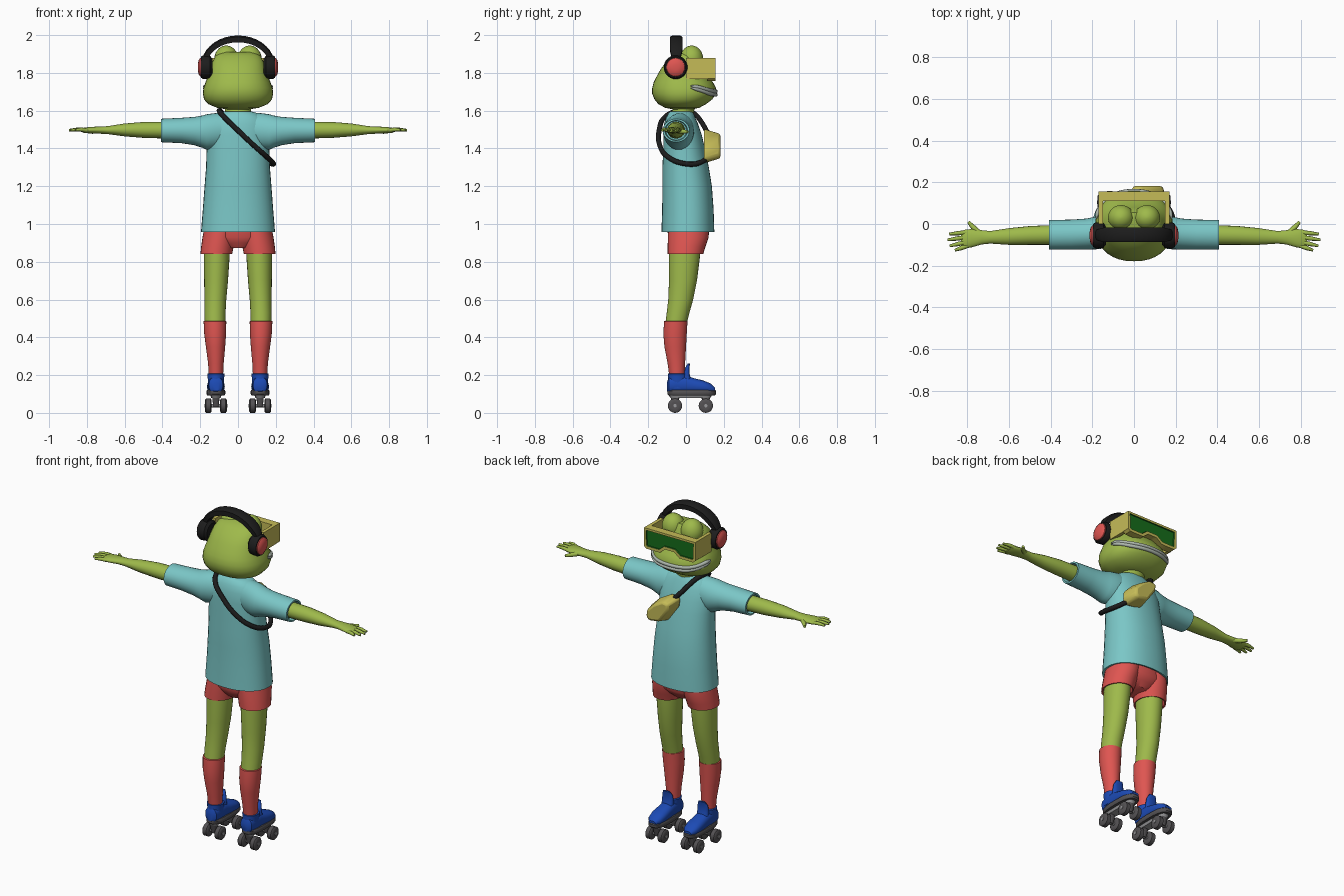
import bpy, bmesh, math
from mathutils import Vector


def material(name, r, g, b):
    m = bpy.data.materials.new(name)
    m.diffuse_color = [(c / 255) ** 2.2 for c in (r, g, b)] + [1]
    return m


SKIN = material("skin_green", 157, 184, 76)
TEAL = material("shirt_teal", 122, 198, 198)
RED = material("red", 222, 86, 82)
BLUE = material("boot_blue", 34, 76, 180)
YELLOW = material("yellow", 196, 186, 88)
SCREEN = material("screen_green", 28, 108, 32)
BLACK = material("black", 34, 34, 34)
GREY = material("dark_grey", 84, 82, 84)
METAL = material("light_grey", 150, 150, 152)
LIP = material("lip_grey", 172, 182, 172)


def finish(name, bm, *mats):
    bmesh.ops.recalc_face_normals(bm, faces=bm.faces)
    me = bpy.data.meshes.new(name)
    bm.to_mesh(me)
    bm.free()
    for m in mats:
        me.materials.append(m)
    ob = bpy.data.objects.new(name, me)
    bpy.context.collection.objects.link(ob)
    return ob


def power(v, e):
    return math.copysign(abs(v) ** (2 / e), v)


def loft(name, mat, axis, rings, n=28, e=2.0, side=1):
    """Rings are (position, centre a, centre b, radius a, radius b) along an axis."""
    bm = bmesh.new()
    loops = []
    for t, ca, cb, ra, rb in rings:
        loop = []
        for i in range(n):
            a = 2 * math.pi * i / n
            p, q = ca + ra * power(math.cos(a), e), cb + rb * power(math.sin(a), e)
            co = {"x": (t, p, q), "y": (p, t, q), "z": (p, q, t)}[axis]
            loop.append(bm.verts.new((co[0] * side, co[1], co[2])))
        loops.append(loop)
    for a, b in zip(loops, loops[1:]):
        for i in range(n):
            j = (i + 1) % n
            bm.faces.new((a[i], a[j], b[j], b[i]))
    bm.faces.new(loops[0])
    bm.faces.new(loops[-1])
    return finish(name, bm, mat)


def tube(name, mat, pts, radius, cyclic=False, tips=None):
    cu = bpy.data.curves.new(name, "CURVE")
    cu.dimensions = "3D"
    cu.bevel_depth = radius
    cu.bevel_resolution = 2
    cu.resolution_u = 6
    cu.use_fill_caps = True
    sp = cu.splines.new("BEZIER")
    sp.bezier_points.add(len(pts) - 1)
    for i, (bp, p) in enumerate(zip(sp.bezier_points, pts)):
        bp.co = p
        bp.handle_left_type = bp.handle_right_type = "AUTO"
        if tips:
            bp.radius = tips[i]
    sp.use_cyclic_u = cyclic
    cu.materials.append(mat)
    ob = bpy.data.objects.new(name, cu)
    bpy.context.collection.objects.link(ob)
    return ob


def prism(name, pts, y0, y1, mats, taper=1.0):
    """Extrude an x-z outline along y; returns object with its front on +y."""
    bm = bmesh.new()
    cx = sum(p[0] for p in pts) / len(pts)
    cz = sum(p[1] for p in pts) / len(pts)
    back = [bm.verts.new((x, y0, z)) for x, z in pts]
    front = [bm.verts.new((cx + (x - cx) * taper, y1, cz + (z - cz) * taper)) for x, z in pts]
    bm.faces.new(back)
    cap = bm.faces.new(front)
    for i in range(len(pts)):
        j = (i + 1) % len(pts)
        bm.faces.new((back[i], back[j], front[j], front[i]))
    bmesh.ops.recalc_face_normals(bm, faces=bm.faces)
    if len(mats) > 1:  # recessed second-colour panel
        bmesh.ops.inset_region(bm, faces=[cap], thickness=0.018, depth=0)
        cap.material_index = 1
        bmesh.ops.inset_region(bm, faces=[cap], thickness=0.001, depth=-0.008)
    return finish(name, bm, *mats)


def bevel(ob, width, segments=2):
    m = ob.modifiers.new("bevel", "BEVEL")
    m.width, m.segments = width, segments


# Head with wide jaw and two eye lobes
loft("head", SKIN, "z", [
    (1.607, 0, -.02, .06, .05), (1.615, 0, -.02, .11, .09), (1.635, 0, -.02, .158, .127),
    (1.66, 0, -.014, .18, .153), (1.69, 0, -.01, .186, .169), (1.72, 0, -.01, .183, .169),
    (1.75, 0, -.014, .172, .157), (1.78, 0, -.018, .16, .138), (1.82, 0, -.02, .146, .114),
    (1.86, 0, -.012, .135, .092), (1.89, 0, 0, .118, .068), (1.91, 0, .01, .085, .045)], 36, 2.25)
for s in (1, -1):
    loft("eye_lobe", SKIN, "z", [
        (1.872 + .073 * math.sin(a), .062, .03, .064 * math.cos(a), .062 * math.cos(a))
        for a in [math.radians(d) for d in (-85, -60, -35, -10, 10, 30, 50, 68, 85)]], 24, side=s)
loft("neck", SKIN, "z", [(1.56, 0, -.025, .072, .06), (1.6, 0, -.015, .068, .058), (1.65, 0, 0, .07, .06)])

# Smiling lips following the jaw
for k, (z, name) in enumerate([(1.703, "upper_lip"), (1.685, "lower_lip")]):
    pts = []
    for d in range(10, 171, 10):
        a = math.radians(d)
        pts.append((.184 * power(math.cos(a), 2.25), -.01 + .168 * power(math.sin(a), 2.25),
                    z + (.03 + .008 * k) * math.cos(a) ** 4))
    tube(name, LIP, pts, .0105, tips=[.3] + [1] * (len(pts) - 2) + [.3])

# Goggles: framed screen with nose notch and open side walls
prism("goggle_front", [(-.17, 1.88), (-.17, 1.77), (-.155, 1.757), (-.065, 1.757), (-.03, 1.785),
                       (.03, 1.785), (.065, 1.757), (.155, 1.757), (.17, 1.77), (.17, 1.88)],
      .11, .155, (YELLOW, SCREEN))
for s in (1, -1):
    prism("goggle_side", [(s * .15, 1.768), (s * .17, 1.768), (s * .17, 1.88), (s * .15, 1.88)],
          0, .115, (YELLOW,))

# Headphones
bm = bmesh.new()
rows = []
for i in range(19):
    a = math.radians(180 * i / 18)
    c, h = math.cos(a), math.sin(a)
    w = .014 + .02 * min(1, h * 1.6)
    rows.append([bm.verts.new((r * c, -.052 + y, 1.84 + z * h)) for r, z, y in
                 ((.165, .122, -w), (.19, .15, -w), (.195, .158, -w * .6),
                  (.195, .158, w * .6), (.19, .15, w), (.165, .122, w))])
for a, b in zip(rows, rows[1:]):
    for i in range(6):
        bm.faces.new((a[i], a[(i + 1) % 6], b[(i + 1) % 6], b[i]))
finish("headphone_band", bm, BLACK)
for s in (1, -1):
    loft("ear_cup", BLACK, "x", [(x, -.055, 1.83, r, r) for x, r in
                                 ((.135, .045), (.147, .059), (.183, .063), (.196, .056))], side=s)
    loft("ear_cap", RED, "x", [(x, -.055, 1.83, r, r) for x, r in
                               ((.19, .051), (.201, .048), (.209, .036), (.213, .015))], side=s)

# Shirt with hem turned inward
loft("shirt_body", TEAL, "z", [
    (1.0, 0, .01, .165, .11), (.96, 0, .01, .182, .128), (.957, 0, .01, .196, .14),
    (1.08, 0, .01, .186, .136), (1.2, 0, .006, .177, .131), (1.3, 0, -.002, .169, .123),
    (1.4, 0, -.01, .166, .11), (1.47, 0, -.018, .166, .102), (1.53, 0, -.026, .157, .09),
    (1.565, 0, -.028, .135, .077), (1.588, 0, -.027, .1, .066), (1.596, 0, -.025, .072, .058)], 36, 2.2)
for s in (1, -1):
    loft("sleeve", TEAL, "x", [
        (.06, -.03, 1.5, .07, .088), (.12, -.034, 1.492, .078, .095), (.165, -.04, 1.487, .08, .094),
        (.19, -.044, 1.489, .078, .085), (.23, -.048, 1.492, .074, .075), (.3, -.051, 1.495, .072, .067),
        (.407, -.052, 1.495, .071, .062), (.408, -.052, 1.495, .06, .053), (.38, -.052, 1.495, .055, .05)], side=s)

    # Arm, palm, fingers and thumb
    loft("arm", SKIN, "x", [
        (.36, -.052, 1.497, .048, .045), (.5, -.055, 1.498, .045, .042), (.6, -.06, 1.498, .04, .034),
        (.69, -.064, 1.497, .03, .021), (.73, -.064, 1.497, .034, .019), (.78, -.068, 1.497, .044, .017),
        (.815, -.073, 1.496, .045, .014), (.83, -.073, 1.496, .036, .008)], 20, side=s)
    for y0, x1, y1 in ((-.04, .887, -.048), (-.063, .895, -.076), (-.086, .885, -.105), (-.105, .86, -.126)):
        tube("finger", SKIN, [(s * .8, y0, 1.496), (s * (x1 + .8) / 2, (y0 + y1) / 2, 1.5), (s * x1, y1, 1.497)],
             .0105, tips=[1, 1, .6])
    tube("thumb", SKIN, [(s * .735, -.05, 1.495), (s * .77, -.018, 1.49), (s * .795, .01, 1.488)],
         .0125, tips=[1.1, 1, .6])

    # Shorts leg, leg and sock
    loft("shorts_leg", RED, "z", [
        (.88, .112, 0, .068, .08), (.842, .114, -.003, .076, .086), (.84, .115, -.003, .084, .094),
        (.88, .109, .003, .086, .1), (.93, .1, .012, .088, .108), (.98, .09, .014, .088, .108)], side=s)
    loft("leg", SKIN, "z", [
        (.9, .112, -.005, .066, .082), (.82, .113, -.009, .068, .082), (.7, .116, -.016, .063, .074),
        (.6, .12, -.028, .058, .066), (.53, .122, -.042, .056, .06), (.46, .122, -.055, .054, .056)], side=s)
    loft("sock", RED, "z", [
        (.487, .122, -.053, .055, .057), (.485, .122, -.054, .06, .062), (.42, .121, -.058, .058, .062),
        (.35, .119, -.057, .051, .057), (.26, .117, -.051, .041, .046), (.17, .117, -.047, .037, .038)], side=s)

    # Skate boot
    loft("boot_foot", BLUE, "y", [
        (-.1, .117, .14, .022, .025), (-.09, .117, .147, .037, .042), (-.05, .117, .152, .043, .05),
        (0, .117, .15, .043, .048), (.04, .117, .144, .045, .04), (.09, .117, .138, .047, .034),
        (.13, .117, .13, .04, .026), (.153, .117, .122, .022, .012)], 24, 2.4, side=s)
    loft("boot_collar", BLUE, "z", [
        (.13, .117, -.043, .042, .055), (.18, .117, -.044, .043, .05), (.207, .117, -.045, .046, .05),
        (.209, .117, -.045, .038, .042)], side=s)
    loft("boot_tongue", BLUE, "z", [
        (.15, .117, .01, .036, .03), (.2, .117, .004, .036, .016), (.24, .117, .007, .032, .011),
        (.262, .117, .016, .022, .006)], 16, 2.6, side=s)
    loft("sole", GREY, "z", [
        (.093, .117, .03, .046, .122), (.1, .117, .03, .05, .129), (.116, .117, .03, .05, .129),
        (.121, .117, .03, .046, .124)], 28, 2.8, side=s)
    loft("skate_plate", METAL, "z", [(.078, .117, .023, .024, .105), (.095, .117, .023, .03, .115)], 20, 4, side=s)

    # Trucks, axles and wheels
    for y in (-.058, .105):
        loft("truck", GREY, "z", [(.03, .117, y, .014, .012), (.085, .117, y, .02, .024)], 12, 4, side=s)
        loft("axle", METAL, "x", [(.056, y, .038, .009, .009), (.178, y, .038, .009, .009)], 12, side=s)
        for x in (.077, .157):
            loft("wheel", GREY, "x", [(x + dx, y, .038, r, r) for dx, r in
                                      ((-.018, .018), (-.018, .03), (-.012, .038), (.012, .038),
                                       (.018, .03), (.018, .018))], 20, side=s)

# Shorts hips
loft("shorts_hips", RED, "z", [(.872, 0, .005, .06, .065), (.9, 0, .008, .14, .088),
                               (.93, 0, .012, .18, .108), (1.0, 0, .012, .178, .11)])

# Cross-body strap and pouch
tube("strap", BLACK, [
    (-.1, -.03, 1.6), (-.075, -.11, 1.568), (0, -.142, 1.495), (.08, -.14, 1.42), (.15, -.1, 1.358),
    (.188, -.01, 1.32), (.165, .075, 1.325), (.1, .122, 1.375), (.03, .12, 1.45),
    (-.04, .088, 1.53), (-.087, .03, 1.592)], .0135, cyclic=True)
bevel(prism("pouch", [(-.035, 1.495), (-.03, 1.44), (.045, 1.335), (.14, 1.32), (.165, 1.345),
                      (.16, 1.4), (.1, 1.46), (.02, 1.505)], .095, .182, (YELLOW,), .72), .012)

# Smooth shading with sharp edges kept
bpy.ops.object.select_all(action="DESELECT")
for ob in bpy.context.scene.objects:
    if ob.type == "MESH":
        ob.select_set(True)
        bpy.context.view_layer.objects.active = ob
bpy.ops.object.shade_smooth_by_angle(angle=math.radians(40))
